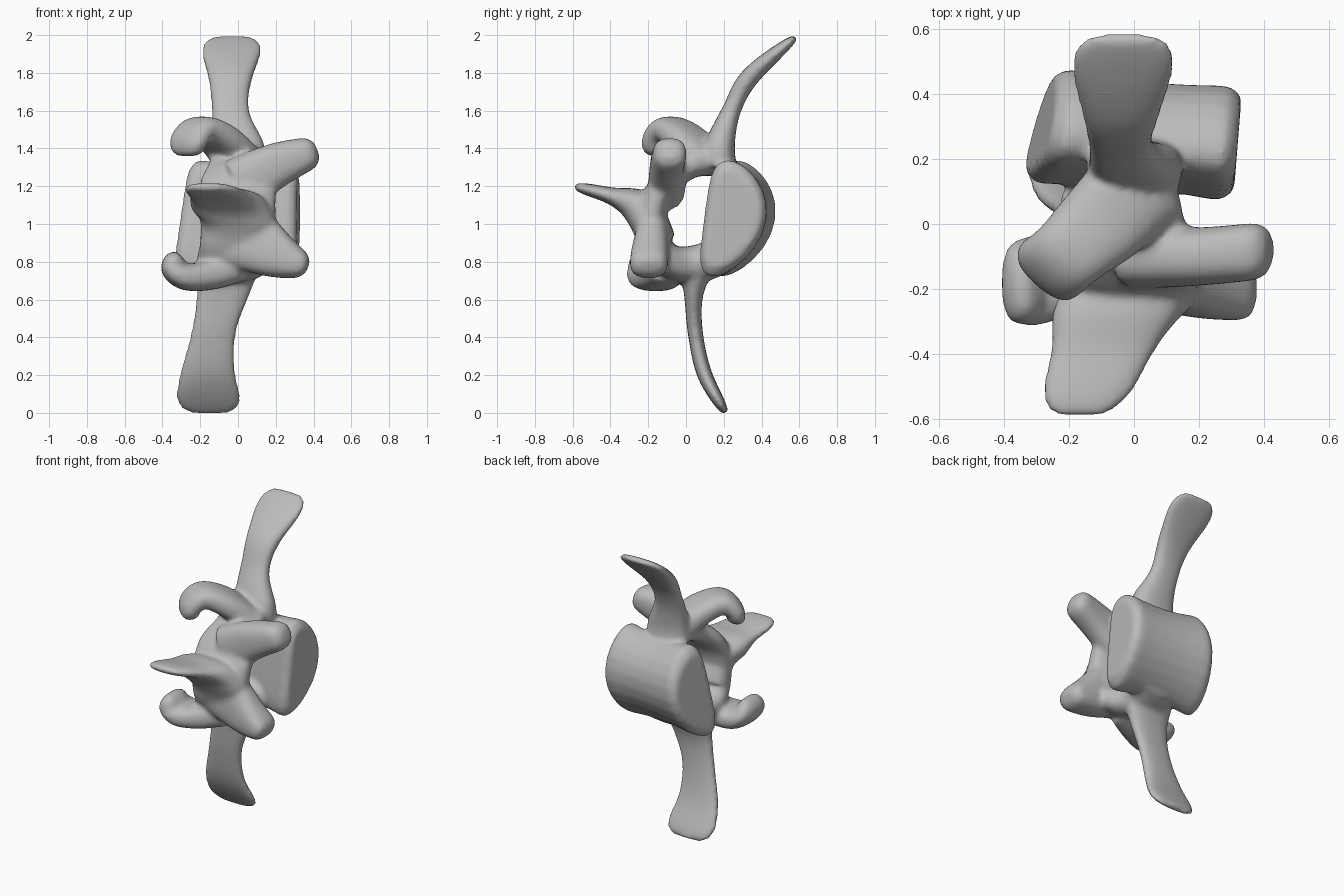
import bpy, bmesh
from math import cos, sin, tau, copysign
from mathutils import Vector

cube = bpy.data.objects.get("Cube")
if cube:
    bpy.data.objects.remove(cube, do_unlink=True)

grey = (.5, .5, .5, 1)
bone = bpy.data.materials.new("bone grey")
bone.use_nodes = True
bone.diffuse_color = grey
bone.node_tree.nodes["Principled BSDF"].inputs["Base Color"].default_value = grey

bm = bmesh.new()
SIDES = 24


def skin(rings):
    """Skin a list of closed rings into a capped solid."""
    rows = [[bm.verts.new(point) for point in ring] for ring in rings]
    faces = [bm.faces.new(rows[0][::-1]), bm.faces.new(rows[-1])]
    for lower, upper in zip(rows, rows[1:]):
        for i in range(SIDES):
            j = (i + 1) % SIDES
            faces.append(bm.faces.new((lower[i], lower[j], upper[j], upper[i])))
    bmesh.ops.recalc_face_normals(bm, faces=faces)


def circle():
    """Cosine and sine pairs around one turn."""
    return [(cos(tau * k / SIDES), sin(tau * k / SIDES)) for k in range(SIDES)]


def refine(points, steps=6):
    """Smooth curve through the points."""
    knots = [Vector(point) for point in points]
    knots = [knots[0]] + knots + [knots[-1]]
    path = []
    for before, start, end, after in zip(knots, knots[1:], knots[2:], knots[3:]):
        leave, arrive = (end - before) / 2, (after - start) / 2
        for k in range(steps):
            t = k / steps
            bend = t * t * (3 - 2 * t)
            path.append(start.lerp(end, bend) + leave * t * (1 - t) ** 2
                        - arrive * t * t * (1 - t))
    return path + [knots[-1]]


def squarish(value):
    return copysign(abs(value) ** .8, value)


def sweep(wide, *points):
    """Sweep a rounded section; each point is x, y, z, half width, half thickness."""
    path = refine(points)
    wide = Vector(wide).normalized()
    last = len(path) - 1
    rings = []
    for i, station in enumerate(path):
        ahead, behind = path[min(i + 1, last)], path[max(i - 1, 0)]
        tangent = (ahead - behind).to_3d().normalized()
        thick = tangent.cross(wide).normalized()
        # round off the free end
        taper = 1 - max(0, 5 * i / last - 4) ** 3 / 2
        rings.append([station.to_3d()
                      + wide * squarish(c) * station[3] * taper
                      + thick * squarish(s) * station[4] * taper
                      for c, s in circle()])
    skin(rings)


def body(stations=17):
    """Waisted spool with kidney-shaped, slightly tilted end faces."""
    rings = []
    for k in range(stations):
        u = 2 * k / (stations - 1) - 1
        size = (.87 + .12 * u * u) * (1 - .2 * u ** 16)
        right = (1 - u) / 2
        ring = []
        for c, s in circle():
            rise = .33 * s
            back = .175 * c - .8 * rise * rise + .13 * rise
            ring.append((.02 + .3 * u + size * (back * (.08 + .12 * right) + rise * .12 * right),
                         .255 + size * back + .06 * right,
                         1.03 + size * rise))
        rings.append(ring)
    skin(rings)


across = (1, 0, 0)
along = (0, 1, 0)
diagonal = (1, -.9, 0)

body()

# Arch enclosing the canal
sweep(across,
      (0, .2, .84, .16, .1), (-.04, .06, .79, .16, .1), (-.02, -.08, .8, .2, .09),
      (0, -.18, .92, .2, .08), (0, -.17, 1.1, .2, .08), (0, -.1, 1.22, .2, .07),
      (0, 0, 1.3, .16, .07), (0, .1, 1.34, .14, .09), (0, .22, 1.3, .12, .08))

# Flat spine flowing up and forward out of the arch
sweep(across,
      (0, -.15, .9, .2, .1), (0, -.2, 1.02, .2, .1), (-.05, -.27, 1.1, .2, .09),
      (-.1, -.4, 1.15, .16, .045), (-.17, -.59, 1.2, .14, .03))

# Upper side wing
sweep(across,
      (0, .17, 1.3, .15, .1), (0, .18, 1.42, .14, .08), (-.04, .24, 1.6, .1, .05),
      (-.04, .34, 1.78, .12, .05), (-.03, .58, 1.99, .2, .03))

# Lower side wing
sweep(across,
      (-.05, .06, .8, .18, .1), (-.08, .04, .62, .14, .05), (-.13, .05, .42, .12, .04),
      (-.16, .1, .2, .15, .04), (-.15, .21, 0, .2, .03))

# Upper joint processes: a curled hook and a fan-shaped horn
sweep(diagonal,
      (0, .1, 1.34, .15, .09), (-.1, 0, 1.45, .14, .08), (-.2, -.09, 1.5, .12, .07),
      (-.26, -.14, 1.44, .12, .06), (-.26, -.14, 1.36, .1, .06))
sweep(along,
      (0, -.1, 1.2, .1, .15), (.2, -.1, 1.31, .09, .12), (.42, -.08, 1.39, .09, .08))

# Lower joint processes: a curled knob and a tapering horn
sweep(along,
      (0, -.1, .78, .1, .09), (-.15, -.14, .73, .12, .08), (-.28, -.17, .72, .14, .07),
      (-.35, -.18, .77, .13, .06), (-.3, -.2, .83, .1, .06))
sweep(along,
      (0, -.17, .96, .08, .2), (.2, -.19, .84, .1, .13), (.37, -.2, .77, .1, .06))

mesh = bpy.data.meshes.new("vertebra")
bm.to_mesh(mesh)
bm.free()
mesh.materials.append(bone)
vertebra = bpy.data.objects.new("vertebra", mesh)
bpy.context.collection.objects.link(vertebra)

# Fuse the parts and soften the joins
fuse = vertebra.modifiers.new("fuse", "REMESH")
fuse.mode = "VOXEL"
fuse.voxel_size = .013
fuse.use_smooth_shade = True
soften = vertebra.modifiers.new("soften", "SMOOTH")
soften.factor = .5
soften.iterations = 14
